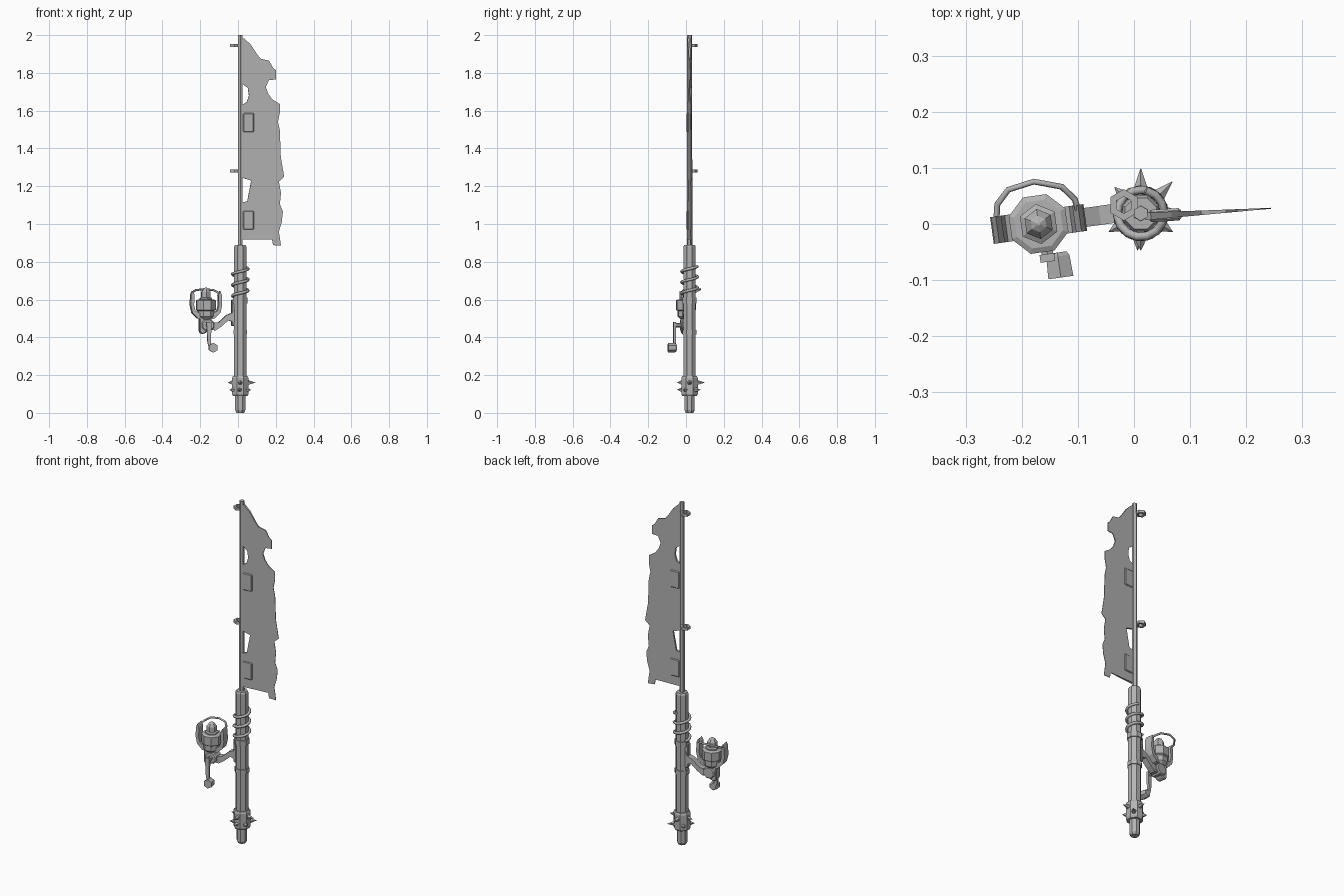
import bpy, bmesh
from math import sin, cos, pi, radians
from mathutils import Matrix, Vector

cube = bpy.data.objects.get("Cube")
if cube:
    bpy.data.objects.remove(cube, do_unlink=True)

grey = bpy.data.materials.new("worn grey metal")
grey.use_nodes = True
colour = (0.45, 0.45, 0.45, 1)
grey.diffuse_color = colour
grey.node_tree.nodes["Principled BSDF"].inputs["Base Color"].default_value = colour

POLE = Matrix.Translation((0.012, 0.019, 0))
REEL = Matrix.Translation((-0.17, 0, 0)) @ Matrix.Rotation(radians(8), 4, "Z")


def add_mesh(name, bm, matrix=POLE):
    bmesh.ops.recalc_face_normals(bm, faces=bm.faces)
    mesh = bpy.data.meshes.new(name)
    bm.to_mesh(mesh)
    bm.free()
    mesh.materials.append(grey)
    obj = bpy.data.objects.new(name, mesh)
    bpy.context.collection.objects.link(obj)
    obj.matrix_world = matrix
    return obj


def lathe(name, profile, sides, matrix=POLE, closed=False):
    """Faceted solid turned from (radius, height) pairs."""
    bm = bmesh.new()
    rings = [[bm.verts.new((r * cos(2 * pi * (i + 0.5) / sides),
                            r * sin(2 * pi * (i + 0.5) / sides), z))
              for i in range(sides)] for r, z in profile]
    pairs = list(zip(rings, rings[1:]))
    if closed:
        pairs.append((rings[-1], rings[0]))
    for a, b in pairs:
        for i in range(sides):
            j = (i + 1) % sides
            bm.faces.new((a[i], a[j], b[j], b[i]))
    if not closed:
        bm.faces.new(rings[0])
        bm.faces.new(rings[-1])
    return add_mesh(name, bm, matrix)


def plate(name, outline, half, matrix=POLE, bevel=0):
    """Outline in x and z, with a half thickness that may depend on x."""
    bm = bmesh.new()
    thick = half if callable(half) else lambda x: half
    front, back = [[bm.verts.new((x, s * thick(x), z)) for x, z in outline]
                   for s in (-1, 1)]
    bm.faces.new(front)
    bm.faces.new(back)
    n = len(outline)
    for i in range(n):
        j = (i + 1) % n
        bm.faces.new((front[i], front[j], back[j], back[i]))
    obj = add_mesh(name, bm, matrix)
    if bevel:
        mod = obj.modifiers.new("bevel", "BEVEL")
        mod.width = bevel
        mod.segments = 1
    return obj


def box(name, x0, x1, z0, z1, half, matrix=POLE, bevel=0):
    return plate(name, [(x0, z0), (x1, z0), (x1, z1), (x0, z1)], half, matrix, bevel)


def wire(name, points, radius, matrix=POLE):
    """Thin tube through the points, turned into a mesh."""
    curve = bpy.data.curves.new(name, "CURVE")
    curve.dimensions = "3D"
    curve.bevel_depth = radius
    curve.bevel_resolution = 1
    curve.use_fill_caps = True
    spline = curve.splines.new("POLY")
    spline.points.add(len(points) - 1)
    for p, co in zip(spline.points, points):
        p.co = (*co, 1)
    temp = bpy.data.objects.new(name + "_path", curve)
    bpy.context.collection.objects.link(temp)
    graph = bpy.context.evaluated_depsgraph_get()
    mesh = bpy.data.meshes.new_from_object(temp.evaluated_get(graph))
    bpy.data.objects.remove(temp, do_unlink=True)
    bm = bmesh.new()
    bm.from_mesh(mesh)
    return add_mesh(name, bm, matrix)


# Pole: end cap, grip, collars and thin rod
lathe("end_cap", [(0.022, 0), (0.029, 0.015), (0.029, 0.1)], 8)
lathe("grip", [(0.035, 0.09), (0.035, 0.88), (0.03, 0.89)], 8)
lathe("spike_collar", [(0.042, 0.09), (0.047, 0.1), (0.047, 0.185), (0.042, 0.195)], 8)
lathe("grip_ring", [(0.04, 0.415), (0.04, 0.44)], 8)
lathe("upper_collar", [(0.041, 0.58), (0.041, 0.61)], 8)
lathe("rod", [(0.0145, 0.88), (0.0135, 2)], 6)

# Spikes in two staggered rows
for height, angles in ((0.16, (90, 0, 180, 270)), (0.122, (45, 330, 210, 135, 265))):
    for angle in angles:
        length = 0.08 if angle < 100 else 0.066
        turn = POLE @ Matrix.Translation((0, 0, height)) \
            @ Matrix.Rotation(radians(angle), 4, "Z") @ Matrix.Rotation(pi / 2, 4, "Y")
        lathe("spike", [(0.016, 0.036), (0.0005, length)], 5, turn)

# Wire wound around the grip
steps = 40
wire("wound_wire", [(0.042 * cos(a), 0.042 * sin(a), 0.615 + 0.16 * i / steps)
                    for i in range(steps + 1)
                    for a in [radians(150) + 5.6 * pi * i / steps]], 0.008)

# Line guides on the rod
for height in (1.272, 1.938):
    centre = Matrix.Translation((-0.018, 0.034, height))
    lathe("line_guide", [(0.028, 0), (0.028, 0.016), (0.015, 0.016), (0.015, 0)],
          6, centre, closed=True)
    box("guide_mount", 0.02, 0.036, 0.002, 0.014, 0.007,
        centre @ Matrix.Rotation(radians(-30), 4, "Z"))

# Ragged blade, tapering towards its outer edge
BLADE = Matrix.Translation((0.012, 0.013, 0)) @ Matrix.Rotation(radians(3.7), 4, "Z")
ragged = [(.018, 1.985), (.055, 1.95), (.088, 1.9), (.108, 1.875), (.152, 1.865),
          (.175, 1.825), (.189, 1.815), (.189, 1.765), (.152, 1.762), (.135, 1.725),
          (.148, 1.69), (.17, 1.66), (.21, 1.635), (.21, 1.59), (.2, 1.54),
          (.21, 1.495), (.215, 1.355), (.233, 1.25), (.205, 1.225), (.216, 1.165),
          (.21, 1.105), (.226, 1.065), (.22, 1.01), (.205, .96), (.216, .885),
          (.174, .888), (.168, .918), (.008, .918), (.008, 1.115), (.037, 1.12),
          (.058, 1.23), (.008, 1.245), (.008, 1.63), (.035, 1.645), (.046, 1.68),
          (.04, 1.72), (.008, 1.745), (.008, 1.975)]
plate("blade", ragged, lambda x: 0.001 + 0.006 * max(0, 1 - x / 0.22), BLADE)
for low in (0.97, 1.487):
    box("blade_clamp", 0.015, 0.072, low, low + 0.1, 0.011, BLADE, bevel=0.004)

# Reel: spool, knob and housing
lathe("spool", [(0.03, 0.495), (0.046, 0.51), (0.046, 0.54), (0.055, 0.545),
                (0.055, 0.595), (0.045, 0.6)], 8, REEL)
lathe("drag_knob", [(0.036, 0.595), (0.036, 0.607), (0.027, 0.612), (0.027, 0.64),
                    (0.015, 0.657), (0.003, 0.664)], 6, REEL)
plate("housing", [(-0.036, 0.51), (-0.036, 0.43), (-0.025, 0.418), (-0.008, 0.42),
                  (0.03, 0.45), (0.03, 0.48), (0.02, 0.51)], 0.024, REEL, bevel=0.005)
hub = REEL @ Matrix.Translation((0.008, 0, 0.465)) @ Matrix.Rotation(pi / 2, 4, "X")
lathe("gear_cover", [(0.03, -0.03), (0.036, -0.024), (0.036, 0.024), (0.03, 0.03)], 8, hub)

# Stem joining the reel to the grip
plate("stem", [(0.02, 0.44), (0.05, 0.437), (0.082, 0.458), (0.118, 0.49), (0.15, 0.48),
               (0.15, 0.555), (0.14, 0.53), (0.11, 0.518), (0.068, 0.48), (0.03, 0.475)],
      0.017, REEL)
box("reel_foot", 0.136, 0.158, 0.46, 0.6, 0.014, REEL, bevel=0.004)

# Rotor arms and the bail wire
for side in (-1, 1):
    arm = [(0.02, 0.495), (0.045, 0.5), (0.075, 0.53), (0.084, 0.57), (0.082, 0.625),
           (0.074, 0.645), (0.064, 0.625), (0.066, 0.57), (0.058, 0.54), (0.02, 0.52)]
    plate("rotor_arm", [(side * x, z) for x, z in arm], 0.024, REEL)
bail = [(-0.075, 0.01, 0.63), (-0.068, 0.045, 0.637), (-0.045, 0.068, 0.65),
        (0.002, 0.076, 0.655), (0.05, 0.06, 0.65), (0.07, 0.035, 0.637), (0.075, 0.0, 0.63)]
wire("bail_wire", bail, 0.0055, REEL)

# Crank handle on the front of the reel
lathe("crank_shaft", [(0.012, 0.02), (0.012, 0.066)], 6, hub)
crank = REEL @ Matrix.Translation((0, -0.062, 0))
plate("crank_arm", [(-0.006, 0.48), (0.02, 0.48), (0.018, 0.37), (0.028, 0.345),
                    (0.012, 0.34), (0.0, 0.37)], 0.007, crank)
grip_turn = REEL @ Matrix.Translation((0.026, 0, 0.345)) @ Matrix.Rotation(pi / 2, 4, "X")
lathe("crank_knob", [(0.019, 0.055), (0.024, 0.062), (0.026, 0.1)], 6, grip_turn)
